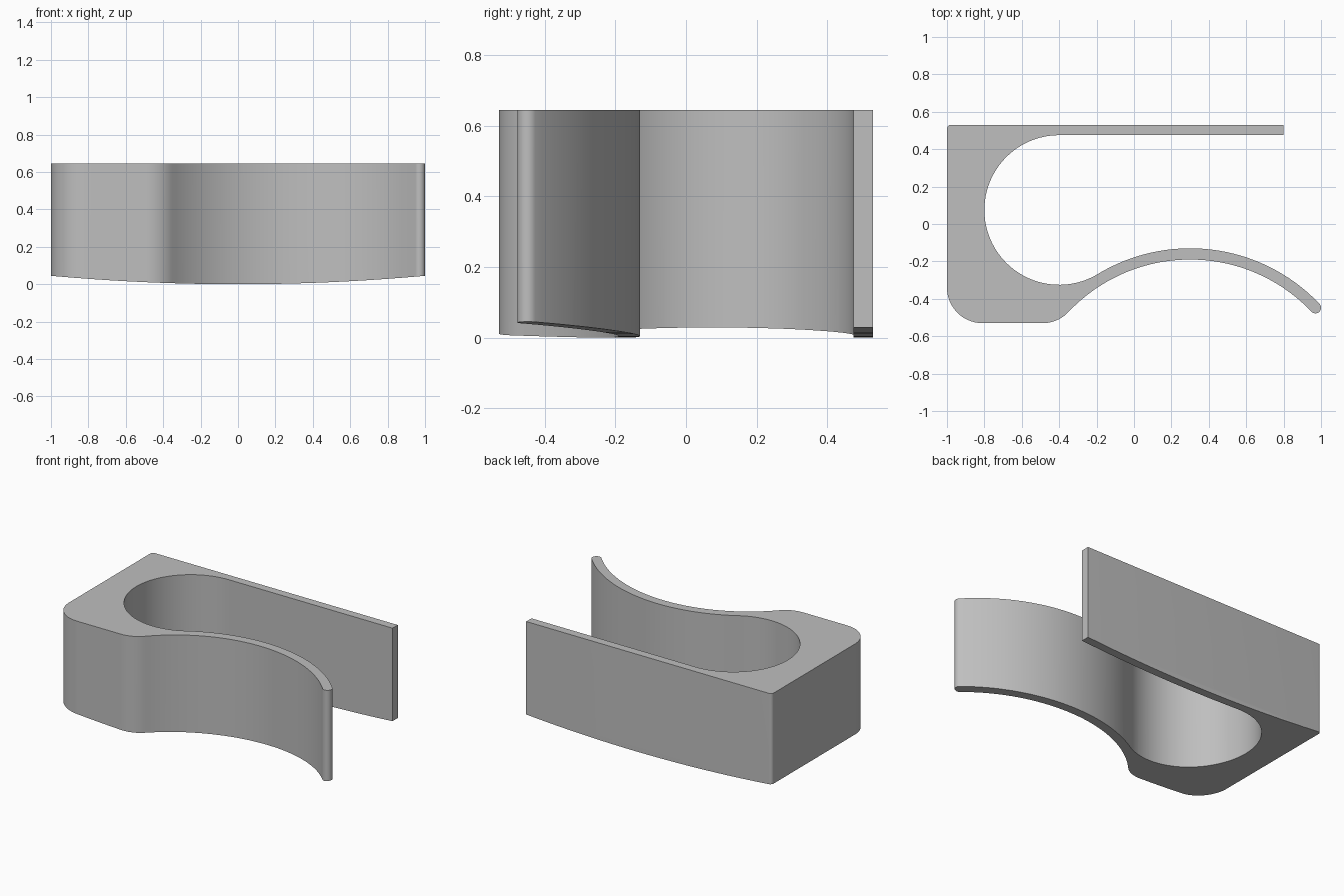
import bpy, bmesh
from math import sin, cos, radians, degrees, atan2, sqrt
from mathutils import Vector

cube = bpy.data.objects.get("Cube")
if cube:
    bpy.data.objects.remove(cube)

TOP = 0.645
HALF_Y = 0.53
CROWN = 11.1          # radius of the gently curved underside


def arc(center, radius, start, end, steps):
    """Points along an arc, angles in degrees."""
    return [(center[0] + radius * cos(radians(start + (end - start) * i / steps)),
             center[1] + radius * sin(radians(start + (end - start) * i / steps)))
            for i in range(steps + 1)]


# Centres and radii of the tangent arcs that form the clip
hole, hole_r = Vector((-0.4, 0.075)), 0.4
lever = Vector((0.3, -1.084))
lever_out = (hole - lever).length - hole_r
thick = 0.06
lever_in = lever_out - thick
fillet = 0.19
fillet_y = fillet - HALF_Y
heel = Vector((lever.x - sqrt((lever_in + fillet) ** 2 - (fillet_y - lever.y) ** 2), fillet_y))
heel_angle = degrees(atan2(heel.y - lever.y, heel.x - lever.x))
hole_angle = degrees(atan2(hole.y - lever.y, hole.x - lever.x))
tip_angle = 43.5
tip = arc(lever, lever_in + thick / 2, tip_angle, tip_angle, 1)[0]

outline = [(0.8, HALF_Y)]
outline += arc((-0.98, HALF_Y - 0.02), 0.02, 90, 180, 6)               # back corner
outline += arc((fillet - 1, fillet_y), fillet, 180, 270, 20)           # front corner
outline += arc(heel, fillet, 270, heel_angle + 180, 12)                # heel under the lever
outline += arc(lever, lever_in, heel_angle, tip_angle, 48)[1:]         # lever outside
outline += arc(tip, thick / 2, tip_angle + 180, tip_angle + 360, 14)[1:]  # rounded tip
outline += arc(lever, lever_out, tip_angle, hole_angle, 48)[1:]        # lever inside
outline += arc(hole, hole_r, hole_angle + 180, 90, 56)[1:]             # round pocket
outline += [(0.8, hole.y + hole_r)]

# Clip body: extruded outline
bm = bmesh.new()
base = bm.faces.new([bm.verts.new((x, y, -0.1)) for x, y in outline])
grown = bmesh.ops.extrude_face_region(bm, geom=[base])
for v in grown["geom"]:
    if isinstance(v, bmesh.types.BMVert):
        v.co.z = TOP
bmesh.ops.recalc_face_normals(bm, faces=bm.faces[:])
mesh = bpy.data.meshes.new("clip_body")
bm.to_mesh(mesh)
bm.free()
clip = bpy.data.objects.new("clip_body", mesh)
bpy.context.collection.objects.link(clip)

# Underside: trimmed by a very large cylinder
bpy.ops.mesh.primitive_cylinder_add(vertices=720, radius=CROWN, depth=3,
                                    location=(0, 0, CROWN), rotation=(radians(90), 0, 0))
cutter = bpy.context.object
cutter.name = "underside_cutter"
cutter.hide_render = True

bpy.ops.object.select_all(action='DESELECT')
bpy.context.view_layer.objects.active = clip
clip.select_set(True)
trim = clip.modifiers.new("underside_trim", 'BOOLEAN')
trim.operation = 'INTERSECT'
trim.solver = 'EXACT'
trim.object = cutter
bpy.ops.object.modifier_apply(modifier=trim.name)
bpy.data.objects.remove(cutter)

# Material
grey = bpy.data.materials.new("plain_grey")
grey.use_nodes = True
color = (0.52, 0.52, 0.52, 1)
grey.diffuse_color = color
grey.node_tree.nodes["Principled BSDF"].inputs["Base Color"].default_value = color
clip.data.materials.clear()
clip.data.materials.append(grey)

bpy.ops.object.shade_smooth_by_angle(angle=radians(30))
